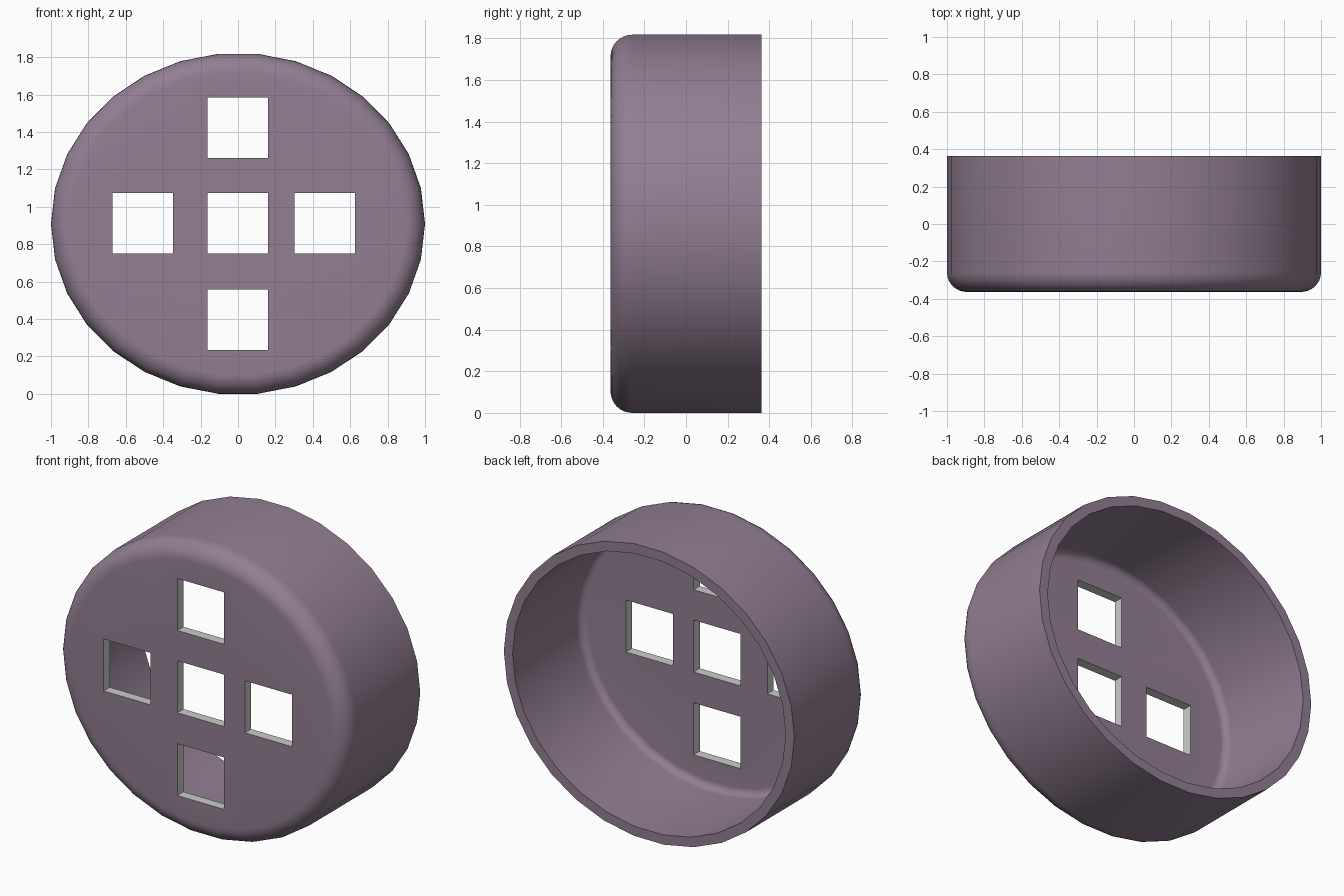
import bpy, bmesh, math

if "Cube" in bpy.data.objects:
    bpy.data.objects.remove(bpy.data.objects["Cube"])

SIDES = 30
AX, AZ, CZ = 1.0, 0.914, 0.909     # oval half-axes and centre height
Y0, Y1 = -0.363, 0.363             # front and back
WALL, ROUND, STEPS = 0.06, 0.105, 8


def material(name, rgb):
    m = bpy.data.materials.new(name)
    m.diffuse_color = (*rgb, 1)
    m.use_nodes = True
    m.node_tree.nodes["Principled BSDF"].inputs["Base Color"].default_value = m.diffuse_color
    return m


def mesh_object(name, bm, mat):
    me = bpy.data.meshes.new(name)
    bm.to_mesh(me)
    bm.free()
    me.materials.append(mat)
    ob = bpy.data.objects.new(name, me)
    bpy.context.collection.objects.link(ob)
    return ob


def corner(radius, reverse=False):
    """Quarter-round (inset, y) points from the front face to the side wall."""
    c = []
    for i in range(STEPS + 1):
        t = math.pi / 2 * i / STEPS
        c.append((ROUND - radius * math.sin(t), Y0 + ROUND - radius * math.cos(t)))
    return c[::-1] if reverse else c


# Hollow cup: outer rounded corner, rim, then inner rounded corner
profile = corner(ROUND) + [(0, Y1), (WALL, Y1)] + corner(ROUND - WALL, True)
bm = bmesh.new()
rings = []
for inset, y in profile:
    ring = []
    for i in range(SIDES):
        a = 2 * math.pi * i / SIDES
        ring.append(bm.verts.new(((AX - inset) * math.cos(a), y,
                                  CZ + (AZ - inset) * math.sin(a))))
    rings.append(ring)
for r, s in zip(rings, rings[1:]):
    for i in range(SIDES):
        j = (i + 1) % SIDES
        bm.faces.new((r[i], r[j], s[j], s[i]))
bm.faces.new(rings[0])
bm.faces.new(rings[-1])
bmesh.ops.recalc_face_normals(bm, faces=bm.faces)
cup = mesh_object("round_cup", bm, material("mauve", (0.29, 0.21, 0.29)))

# Five square holes in a cross
bm = bmesh.new()
for x, z in [(0, 0.911), (0, 1.423), (0, 0.396), (-0.507, 0.911), (0.466, 0.911)]:
    box = bmesh.ops.create_cube(bm, size=1)["verts"]
    bmesh.ops.scale(bm, vec=(0.323, 0.4, 0.323), verts=box)
    bmesh.ops.translate(bm, vec=(x - 0.002, Y0, z), verts=box)
cutter = mesh_object("hole_cutter", bm, material("grey", (0.8, 0.8, 0.8)))
cutter.hide_render = True

mod = cup.modifiers.new("holes", 'BOOLEAN')
mod.operation, mod.solver, mod.object = 'DIFFERENCE', 'EXACT', cutter
mod.material_mode = 'TRANSFER'
bpy.context.view_layer.objects.active = cup
cup.select_set(True)
bpy.ops.object.modifier_apply(modifier=mod.name)
bpy.data.objects.remove(cutter)
bpy.ops.object.shade_smooth_by_angle(angle=math.radians(30))
